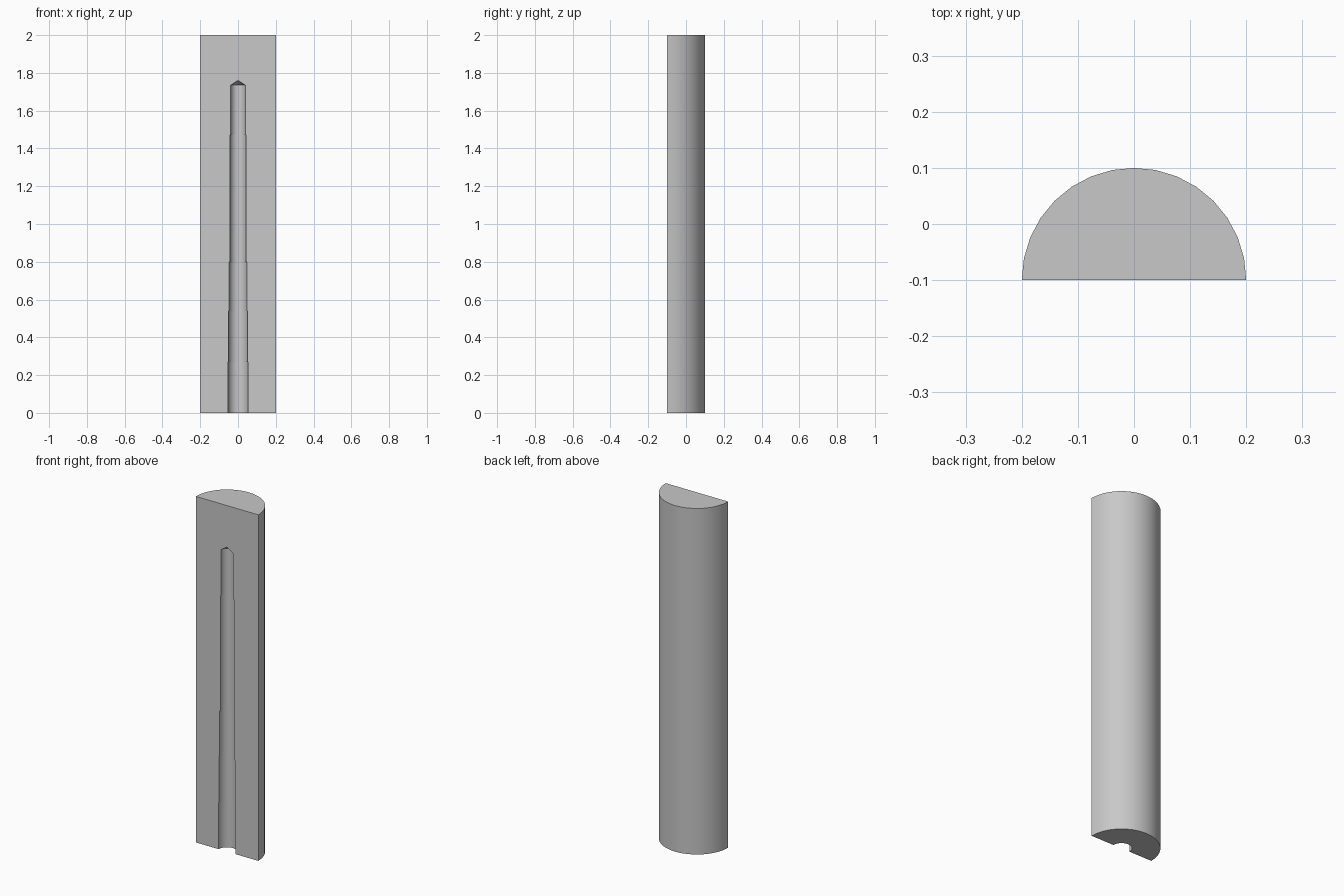
import bpy, bmesh, math

cube = bpy.data.objects.get("Cube")
if cube:
    bpy.data.objects.remove(cube)

SEGMENTS = 16
RADIUS, HEIGHT = 0.2, 2.0
# Stepped bore: (radius, top height) of each section, from the open end up
BORE = [(0.054, 0.27), (0.050, 0.54), (0.047, 0.80), (0.043, 1.47), (0.039, 1.735)]
TIP = 1.76

# Half section from the axis: top, outer wall, base, bore steps, drill tip
profile = [(0, HEIGHT), (RADIUS, HEIGHT), (RADIUS, 0)]
bottom = 0
for r, top in BORE:
    profile += [(r, bottom), (r, top)]
    bottom = top
profile.append((0, TIP))

# Revolve the section half a turn around the axis on the cut plane
bm = bmesh.new()
verts = [bm.verts.new((r, -RADIUS / 2, z)) for r, z in profile]
edges = [bm.edges.new(pair) for pair in zip(verts, verts[1:])]
spun = bmesh.ops.spin(bm, geom=verts + edges, cent=(0, -RADIUS / 2, 0),
                      axis=(0, 0, 1), angle=math.pi, steps=SEGMENTS)
bmesh.ops.remove_doubles(bm, verts=bm.verts, dist=0.0001)

# Flat cut face around the open bore, one half on each side of the axis
def cut_vert(x, z):
    return min(bm.verts, key=lambda v: (v.co.x - x) ** 2 + (v.co.y + RADIUS / 2) ** 2
               + (v.co.z - z) ** 2)

for side in (1, -1):
    bm.faces.new([cut_vert(side * r, z) for r, z in profile])
bmesh.ops.recalc_face_normals(bm, faces=bm.faces)

mesh = bpy.data.meshes.new("half_rod")
bm.to_mesh(mesh)
bm.free()
rod = bpy.data.objects.new("half_rod", mesh)
bpy.context.collection.objects.link(rod)

# Plain grey
grey = bpy.data.materials.new("grey")
grey.use_nodes = True
colour = (0.58, 0.58, 0.58, 1)
grey.diffuse_color = colour
grey.node_tree.nodes["Principled BSDF"].inputs["Base Color"].default_value = colour
mesh.materials.append(grey)

# Smooth the round walls, keep the steps and rims sharp
bpy.ops.object.select_all(action="DESELECT")
rod.select_set(True)
bpy.context.view_layer.objects.active = rod
bpy.ops.object.shade_smooth_by_angle(angle=math.radians(30))
